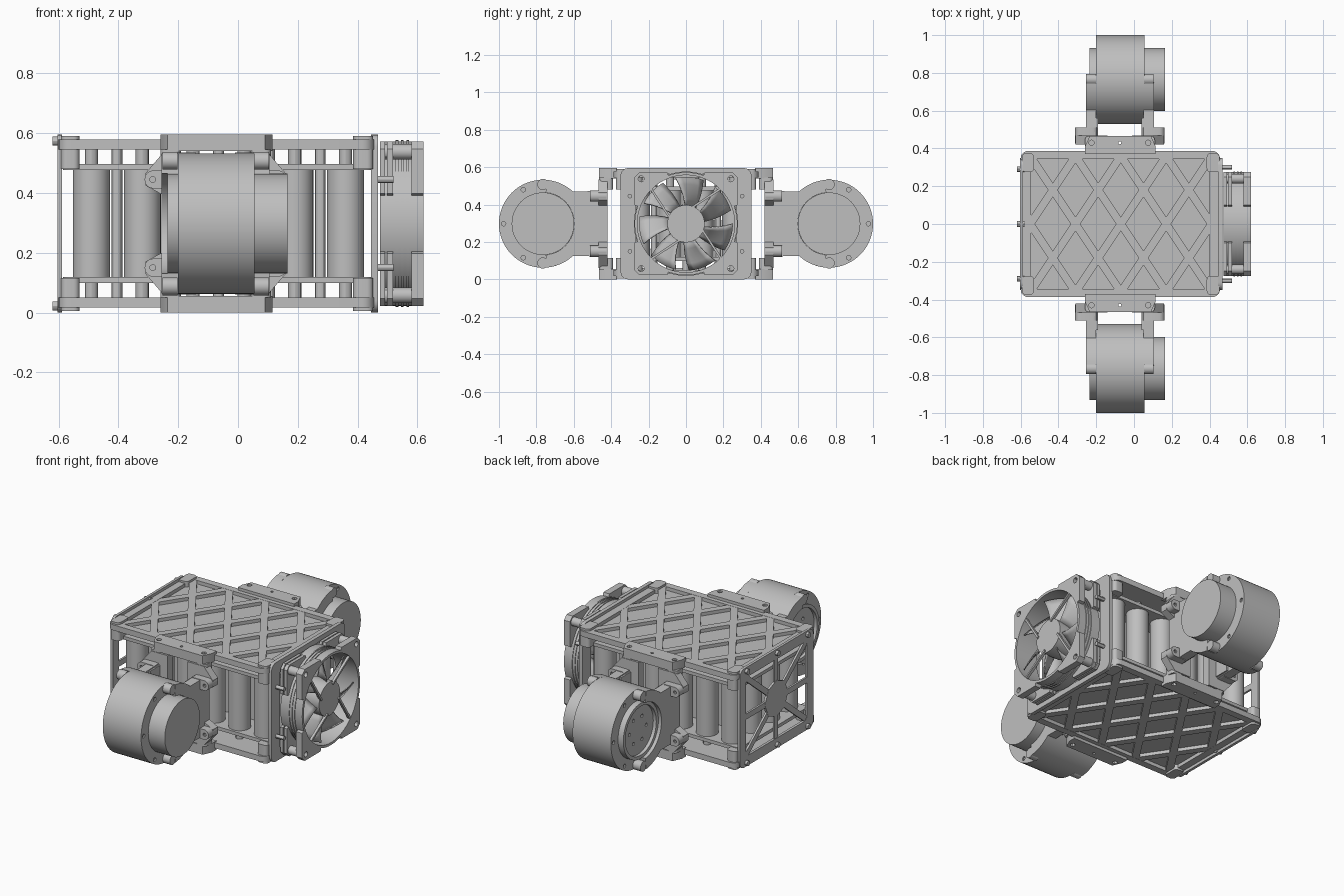
import bpy, bmesh
from math import pi, sin, cos, radians
from mathutils import Matrix

cube = bpy.data.objects.get("Cube")
if cube:
    bpy.data.objects.remove(cube)

grey = bpy.data.materials.new("metal_grey")
grey.use_nodes = True
COLOUR = (0.52, 0.52, 0.52, 1)
grey.diffuse_color = COLOUR
grey.node_tree.nodes["Principled BSDF"].inputs["Base Color"].default_value = COLOUR

H = 0.595            # overall height
MID = H / 2
made = []

# Columns give the world direction of outline u, outline v and thickness w
FRAMES = {
    "Z": Matrix(((1, 0, 0), (0, 1, 0), (0, 0, 1))).to_4x4(),
    "X": Matrix(((0, 0, 1), (1, 0, 0), (0, 1, 0))).to_4x4(),
    "Y": Matrix(((1, 0, 0), (0, 0, 1), (0, 1, 0))).to_4x4(),
}


def finish(name, bm, mirror=False):
    """Turn a bmesh into a grey object, optionally mirrored front to back."""
    bmesh.ops.recalc_face_normals(bm, faces=bm.faces)
    mesh = bpy.data.meshes.new(name)
    bm.to_mesh(mesh)
    bm.free()
    mesh.materials.append(grey)
    obj = bpy.data.objects.new(name, mesh)
    bpy.context.collection.objects.link(obj)
    if mirror:
        mod = obj.modifiers.new("front_back", "MIRROR")
        mod.use_axis = (False, True, False)
    made.append(obj)
    return obj


def plate(name, outlines, axis, lo, hi, mirror=False):
    """Extrude flat outlines (inner ones become holes) from lo to hi on an axis."""
    curve = bpy.data.curves.new(name, "CURVE")
    curve.dimensions = "2D"
    curve.fill_mode = "BOTH"
    curve.extrude = (hi - lo) / 2
    for pts in outlines:
        spline = curve.splines.new("POLY")
        spline.points.add(len(pts) - 1)
        for p, (u, v) in zip(spline.points, pts):
            p.co = (u, v, 0, 1)
        spline.use_cyclic_u = True
    temp = bpy.data.objects.new("temp", curve)
    bpy.context.collection.objects.link(temp)
    graph = bpy.context.evaluated_depsgraph_get()
    mesh = bpy.data.meshes.new_from_object(temp.evaluated_get(graph))
    bm = bmesh.new()
    bm.from_mesh(mesh)
    bpy.data.objects.remove(temp)
    bpy.data.curves.remove(curve)
    bpy.data.meshes.remove(mesh)
    bmesh.ops.remove_doubles(bm, verts=bm.verts, dist=1e-5)
    bm.transform(FRAMES[axis] @ Matrix.Translation((0, 0, (lo + hi) / 2)))
    return finish(name, bm, mirror)


def arc(u, v, r, a0, a1, n=24):
    steps = [radians(a0 + (a1 - a0) * i / n) for i in range(n + 1)]
    return [(u + r * cos(a), v + r * sin(a)) for a in steps]


def circle(u, v, r, n=32):
    return arc(u, v, r, 0, 360 * (n - 1) / n, n - 1)


def rect(u0, u1, v0, v1, r=0.0):
    """Rectangle outline with corners rounded by r."""
    if not r:
        return [(u0, v0), (u1, v0), (u1, v1), (u0, v1)]
    corners = ((u1 - r, v1 - r), (u0 + r, v1 - r), (u0 + r, v0 + r), (u1 - r, v0 + r))
    return [p for i, c in enumerate(corners) for p in arc(*c, r, 90 * i, 90 * i + 90, 5)]


def bar(p, q, width):
    """Straight bar outline between two points."""
    du, dv = q[0] - p[0], q[1] - p[1]
    k = width / 2 / (du * du + dv * dv) ** 0.5
    a, b = -dv * k, du * k
    return [(p[0] + a, p[1] + b), (q[0] + a, q[1] + b),
            (q[0] - a, q[1] - b), (p[0] - a, p[1] - b)]


def levels(lo, hi):
    """The same height range at the top and flipped at the bottom."""
    return (("upper", lo, hi), ("lower", H - hi, H - lo))


# Battery cells, with thin rods and terminal stubs between the decks
xs = [-0.49 + 0.17 * i for i in range(6)]
ys = [-0.255 + 0.17 * i for i in range(4)]
plate("battery_cells", [circle(x, y, 0.062) for x in xs for y in ys], "Z", 0.11, 0.485)
plate("tie_rods", [circle(x + 0.085, y + 0.085, 0.018, 12)
                   for x in xs[:-1] for y in ys[:-1]], "Z", 0.045, 0.55)
stubs = [circle(x, y, 0.022, 12) for x in xs for y in ys]

# Upper and lower decks with raised diagonal ribs
ribs = []
for i in range(-4, 5):
    for s in (-1, 1):
        line = [(-0.07 + 0.24 * i + s * t * 0.48, 0.36 - 0.72 * t)
                for t in [j / 48 for j in range(49)]]
        inside = [p for p in line if -0.57 <= p[0] <= 0.43]
        if len(inside) > 12:
            ribs.append(bar(inside[0], inside[-1], 0.042))
deck = rect(-0.6, 0.455, -0.387, 0.387, 0.04)
for tag, lo, hi in levels(0.545, 0.578):
    up = tag == "upper"
    floor = (lo, lo + 0.012) if up else (hi - 0.012, hi)
    ribz = (lo + 0.011, hi - 0.001) if up else (lo + 0.001, hi - 0.011)
    plate(tag + "_deck_floor", [deck], "Z", *floor)
    for i, rib in enumerate(ribs):
        plate(f"{tag}_deck_rib_{i}", [rib], "Z", *ribz)
    rim_hole = rect(-0.545, 0.4, -0.345, 0.345, 0.02)
    plate(tag + "_deck_rim", [deck, rim_hole], "Z", lo, hi)

for tag, lo, hi in levels(0.476, 0.496):
    plate(tag + "_cell_holder", [rect(-0.585, 0.45, -0.33, 0.33, 0.03)], "Z", lo, hi)
for tag, lo, hi in levels(0.49, 0.55):
    plate(tag + "_terminals", stubs, "Z", lo, hi)

# Corner blocks joining decks and end plates
for tag, lo, hi in levels(0.48, 0.59):
    for side, x0, x1 in (("right", -0.592, -0.53), ("left", 0.385, 0.452)):
        plate(f"{tag}_{side}_corner_block", [rect(x0, x1, 0.275, 0.375, 0.02)],
              "Z", lo, hi, True)

# End plates: a spoked one and an open one for the fan
frame = [rect(-0.35, 0.35, 0, H, 0.04)]
plate("spoked_end_frame", frame + [rect(-0.29, 0.29, 0.06, H - 0.06, 0.03)],
      "X", -0.604, -0.588)
plate("spoked_end_hub", [circle(0, MID, 0.11, 8)], "X", -0.603, -0.589)
for i, (u, v) in enumerate([(0.3, 0), (0.3, 0.245), (0, 0.245), (-0.3, 0.245),
                            (-0.3, 0), (-0.3, -0.245), (0, -0.245), (0.3, -0.245)]):
    plate(f"spoked_end_spoke_{i}", [bar((0, MID), (u, MID + v), 0.034)], "X", -0.602, -0.59)
fan_opening = rect(-0.27, 0.27, MID - 0.265, MID + 0.265, 0.06)
plate("fan_end_frame", frame + [fan_opening], "X", 0.445, 0.468)
bolts = [circle(y, z, 0.015, 12) for y in (-0.29, 0, 0.29) for z in (0.022, H - 0.022)]
plate("end_bolts", bolts, "X", -0.62, -0.58)
spacers = [circle(y, z, 0.012, 12) for y in (-0.3, 0.3) for z in (0.15, H - 0.15)]
plate("fan_spacers", spacers, "X", 0.45, 0.52)

# Fan housing: round duct with stacked corner tabs
plate("fan_duct", [circle(0, MID, 0.275, 64), circle(0, MID, 0.26, 64)], "X", 0.475, 0.62)
tab_layers = [(0.475, 0.492), (0.498, 0.518), (0.58, 0.62)]
for i, (su, sv) in enumerate([(1, 1), (-1, 1), (-1, -1), (1, -1)]):
    tab = ([(0.275, 0.1), (0.275, 0.25), (0.25, 0.275), (0.1, 0.275)]
           + arc(0, 0, 0.262, 70, 20, 12))
    outline = [(su * u, MID + sv * v) for u, v in tab]
    hole = circle(su * 0.24, MID + sv * 0.24, 0.016, 12)
    for j, (lo, hi) in enumerate(tab_layers):
        plate(f"fan_corner_{i}_tab_{j}", [outline, hole], "X", lo, hi)
    collar = [circle(su * 0.24, MID + sv * 0.24, 0.026, 16), hole]
    plate(f"fan_corner_{i}_collar", collar, "X", 0.49, 0.59)
for i in range(3):
    x = 0.527 + 0.018 * i
    plate(f"fan_fin_{i}", [circle(0, MID, 0.279, 64), circle(0, MID, 0.262, 64)],
          "X", x, x + 0.009)

# Fan hub, struts and blades
plate("fan_hub", [circle(0, MID, 0.1, 40)], "X", 0.49, 0.61)
for i in range(4):
    a = radians(45 + 90 * i)
    start = (0.085 * cos(a + 0.5), MID + 0.085 * sin(a + 0.5))
    end = (0.268 * cos(a), MID + 0.268 * sin(a))
    plate(f"fan_strut_{i}", [bar(start, end, 0.012)], "X", 0.602, 0.618)
bm = bmesh.new()
for b in range(7):
    grid = []
    for i in range(5):
        r = 0.095 + 0.039 * i
        row = []
        for j in range(6):
            t = j / 5
            a = 2 * pi * (b + 0.1) / 7 + t * 0.6 + 0.05 * i
            row.append(bm.verts.new((0.495 + 0.1 * t, r * cos(a), MID + r * sin(a))))
        grid.append(row)
    for r0, r1 in zip(grid, grid[1:]):
        for j in range(5):
            bm.faces.new((r0[j], r0[j + 1], r1[j + 1], r1[j]))
blades = finish("fan_blades", bm)
blades.modifiers.new("thickness", "SOLIDIFY").thickness = 0.006

# Mounting flanges and lugs at front and back
flange = [(-0.26, 0.37), (-0.26, 0.41), (-0.235, 0.465),
          (0.09, 0.465), (0.115, 0.41), (0.115, 0.37)]
flange_holes = [circle(x, 0.43, r, 12) for x, r in ((-0.225, 0.014), (-0.075, 0.008), (0.075, 0.014))]
for tag, lo, hi in levels(0.54, H):
    plate(tag + "_mount_flange", [flange] + flange_holes, "Z", lo, hi, True)
for tag, lo, hi in levels(0.48, 0.545):
    plate(tag + "_mount_lugs", [rect(x - 0.035, x + 0.035, 0.39, 0.465, 0.02)
                                for x in (-0.225, 0.075)], "Z", lo, hi, True)

# Motor brackets: eared feet and half-ring cradles
AXLE = 0.765
foot_low = [(-0.14, 0.06), (-0.25, 0.06), (-0.31, 0.13), (-0.31, 0.17), (-0.255, 0.2)]
foot = foot_low + [(x, H - z) for x, z in reversed(foot_low)]
cradle = (arc(AXLE, MID, 0.168, 265, 95) + arc(AXLE, MID, 0.235, 95, 133, 10)
          + [(0.55, 0.47), (0.44, 0.475), (0.44, H - 0.475), (0.55, H - 0.47)]
          + arc(AXLE, MID, 0.235, 227, 265, 10))
bosses = [circle(AXLE + 0.21 * cos(radians(a)), MID + 0.21 * sin(radians(a)), 0.03, 16)
          for a in (90, 270)]
for side, flip in (("right", lambda x: x), ("left", lambda x: -0.15 - x)):
    plate(side + "_bracket_foot", [[(flip(x), z) for x, z in foot]], "Y", 0.42, 0.468, True)
    lo, hi = sorted((flip(-0.312), flip(-0.19)))
    ears = [rect(lo, hi, z - 0.03, z + 0.03, 0.028) for z in (0.15, H - 0.15)]
    ear_holes = [circle(flip(-0.285), z, 0.01, 10) for z in (0.15, H - 0.15)]
    plate(side + "_bracket_ears", ears + ear_holes, "Y", 0.425, 0.512, True)
    lo, hi = sorted((flip(-0.255), flip(-0.2)))
    plate(side + "_motor_cradle", [cradle], "X", lo, hi, True)
    for i, boss in enumerate(bosses):
        plate(f"{side}_cradle_boss_{i}", [boss], "X", lo + 0.002, hi - 0.002, True)
    lo, hi = sorted((flip(-0.255), flip(-0.19)))
    plate(side + "_bracket_neck", [rect(lo, hi, 0.45, 0.56)], "Z", 0.13, H - 0.13, True)

# Motors: drum, end cap and recessed output face
rim_holes = [circle(AXLE + 0.21 * cos(radians(a)), MID + 0.21 * sin(radians(a)), 0.012, 10)
             for a in range(0, 360, 60)]
plate("motor_drum", [circle(AXLE, MID, 0.235, 64)], "X", -0.19, 0.045, True)
for tag, lo, hi in (("right", -0.2, -0.19), ("left", 0.045, 0.055)):
    plate(f"motor_{tag}_rim", [circle(AXLE, MID, 0.235, 64)] + rim_holes, "X", lo, hi, True)
plate("motor_cap", [circle(AXLE, MID, 0.167, 48)], "X", 0.045, 0.165, True)
plate("motor_output_ring", [circle(AXLE, MID, 0.167, 48), circle(AXLE, MID, 0.147, 48)],
      "X", -0.235, -0.195, True)
output_holes = [circle(AXLE + 0.08 * cos(radians(a)), MID + 0.08 * sin(radians(a)), 0.01, 10)
                for a in range(0, 360, 60)]
plate("motor_output_face", [circle(AXLE, MID, 0.147, 48)] + output_holes,
      "X", -0.215, -0.195, True)

# Smooth the round parts, keep edges crisp
bpy.ops.object.select_all(action="DESELECT")
for obj in made:
    obj.select_set(True)
bpy.context.view_layer.objects.active = made[0]
bpy.ops.object.shade_smooth_by_angle(angle=radians(30))
